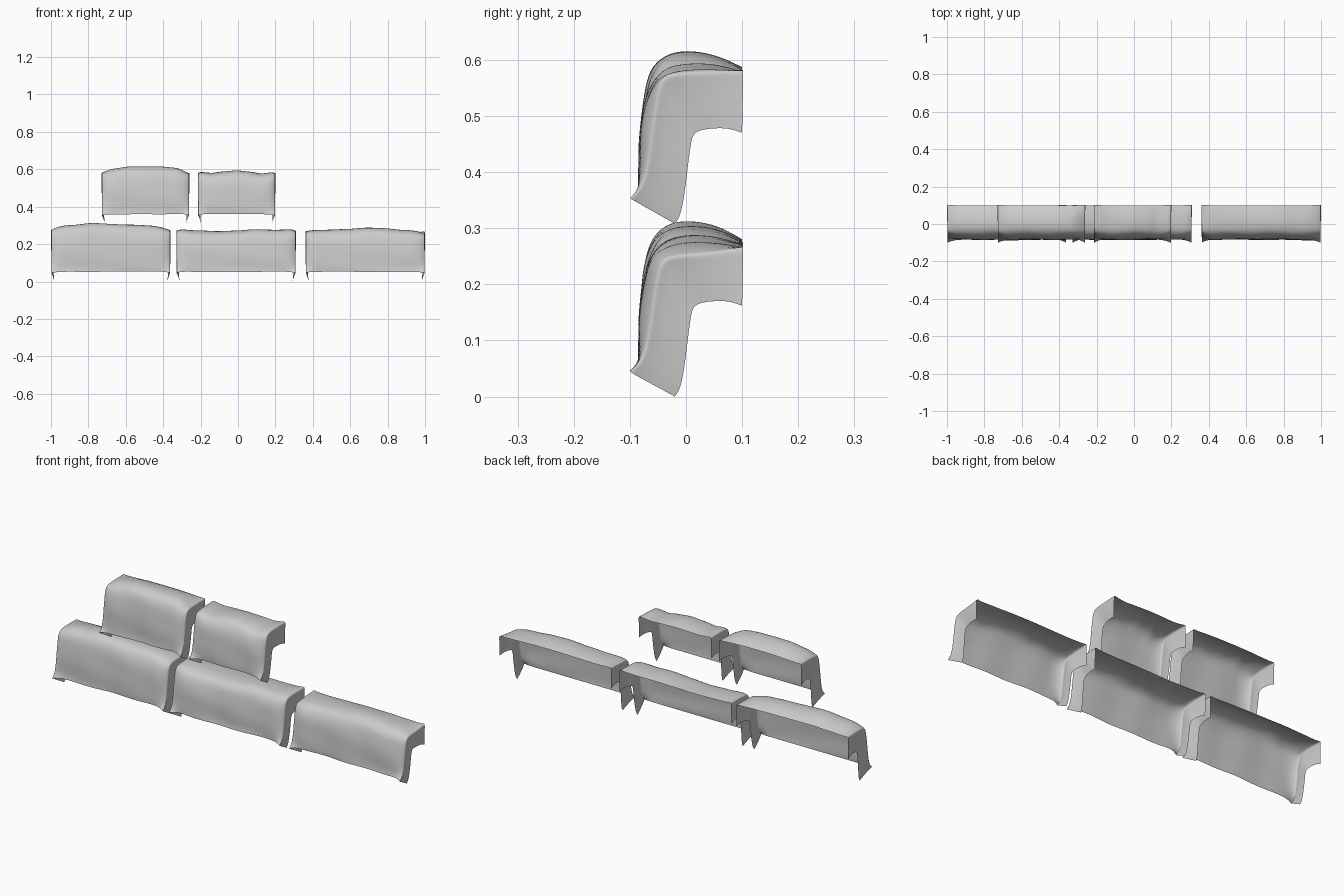
import bpy, math
from mathutils import Vector

if "Cube" in bpy.data.objects:
    bpy.data.objects.remove(bpy.data.objects["Cube"])

# (y, z) profiles running from front bottom, up and over to back top
MID = [(-.084, .052), (-.083, .075), (-.083, .12), (-.08, .165), (-.074, .21),
       (-.062, .248), (-.038, .27), (0, .278), (.055, .277), (.1, .268)]
EDGE = [(-.102, .046), (-.08, .062), (-.068, .105), (-.062, .155), (-.055, .205),
        (-.047, .25), (-.03, .262), (.005, .264), (.055, .268), (.102, .272)]
INNER = [(-.02, 0), (-.01, .013), (-.003, .05), (.003, .1), (.008, .14),
         (.012, .16), (.025, .167), (.045, .17), (.075, .171), (.1, .162)]


def interp(heights, t):
    """Smooth height offset along the brick."""
    f = t * (len(heights) - 1)
    i = min(int(f), len(heights) - 2)
    k = f - i
    k = k * k * (3 - 2 * k)
    return heights[i] * (1 - k) + heights[i + 1] * k


def brick(name, x0, x1, base, heights, seed):
    w = x1 - x0
    n = 16
    cols = []

    def side(sign, x, h):
        # open L-shaped end wall, slightly hollow between its rims
        res = []
        for blend, inset in ((1, .012), (.5, .009), (.12, .004)):
            col = []
            for i, (e, q) in enumerate(zip(EDGE, INNER)):
                p = Vector(e).lerp(Vector(q), blend)
                back = max(0, (i - 6) / 3)
                low = max(0, (3 - i) / 3)
                xx = x + sign * (inset * (1 - back) + .006 * low * blend)
                col.append((xx, p.x, base + p.y + h * (1 - blend) * p.y / .27))
            res.append(col)
        return res

    cols += side(1, x0, heights[0])
    # front-and-top skin with rounded ends
    ts = [0, .012 / w, .03 / w] + [.06 / w + (1 - .12 / w) * j / n for j in range(n + 1)]
    ts += [1 - .03 / w, 1 - .012 / w, 1]
    for t in ts:
        d = min(t, 1 - t) * w
        k = 1 - (1 - min(1, d / .055)) ** 2
        h = interp(heights, t)
        x = x0 + t * w
        col = []
        for i, (e, m) in enumerate(zip(EDGE, MID)):
            p = Vector(e).lerp(Vector(m), k)
            back = .35 if i == 9 else .8 if i == 8 else 1
            rise = h * max(0, (p.y - .05) / .22) * back
            bump = .0035 * k * math.sin(17 * x + 1.3 * i + seed) * math.cos(9 * x - i + 2 * seed)
            y = p.x + (bump if i < 6 else 0)
            z = p.y + rise + (bump * .6 if i in (0, 6, 7, 8) else 0)
            col.append((x, y, base + z))
        cols.append(col)
    cols += reversed(side(-1, x1, heights[-1]))

    r = len(MID)
    verts = [v for c in cols for v in c]
    faces = [(c * r + i, (c + 1) * r + i, (c + 1) * r + i + 1, c * r + i + 1)
             for c in range(len(cols) - 1) for i in range(r - 1)]
    me = bpy.data.meshes.new(name)
    me.from_pydata(verts, [], faces)
    me.shade_smooth()
    ob = bpy.data.objects.new(name, me)
    bpy.context.collection.objects.link(ob)
    sub = ob.modifiers.new("smooth", 'SUBSURF')
    sub.levels = sub.render_levels = 2
    sub.boundary_smooth = 'PRESERVE_CORNERS'


# lower course
brick("lower_left_brick", -1, -.36, 0, [.012, .026, .036, .032, .028, .022, .008], 0)
brick("lower_middle_brick", -.33, .31, 0, [.006, -.004, -.01, -.004, .002, .0, .006], 1)
brick("lower_right_brick", .36, 1, 0, [.0, -.002, .004, .01, .008, -.002, -.012], 2)
# upper course
brick("upper_left_brick", -.73, -.26, .308, [.008, .02, .03, .032, .03, .024, .004], 3)
brick("upper_right_brick", -.215, .2, .308, [.008, -.004, .004, .008, .002, -.008, .006], 4)
